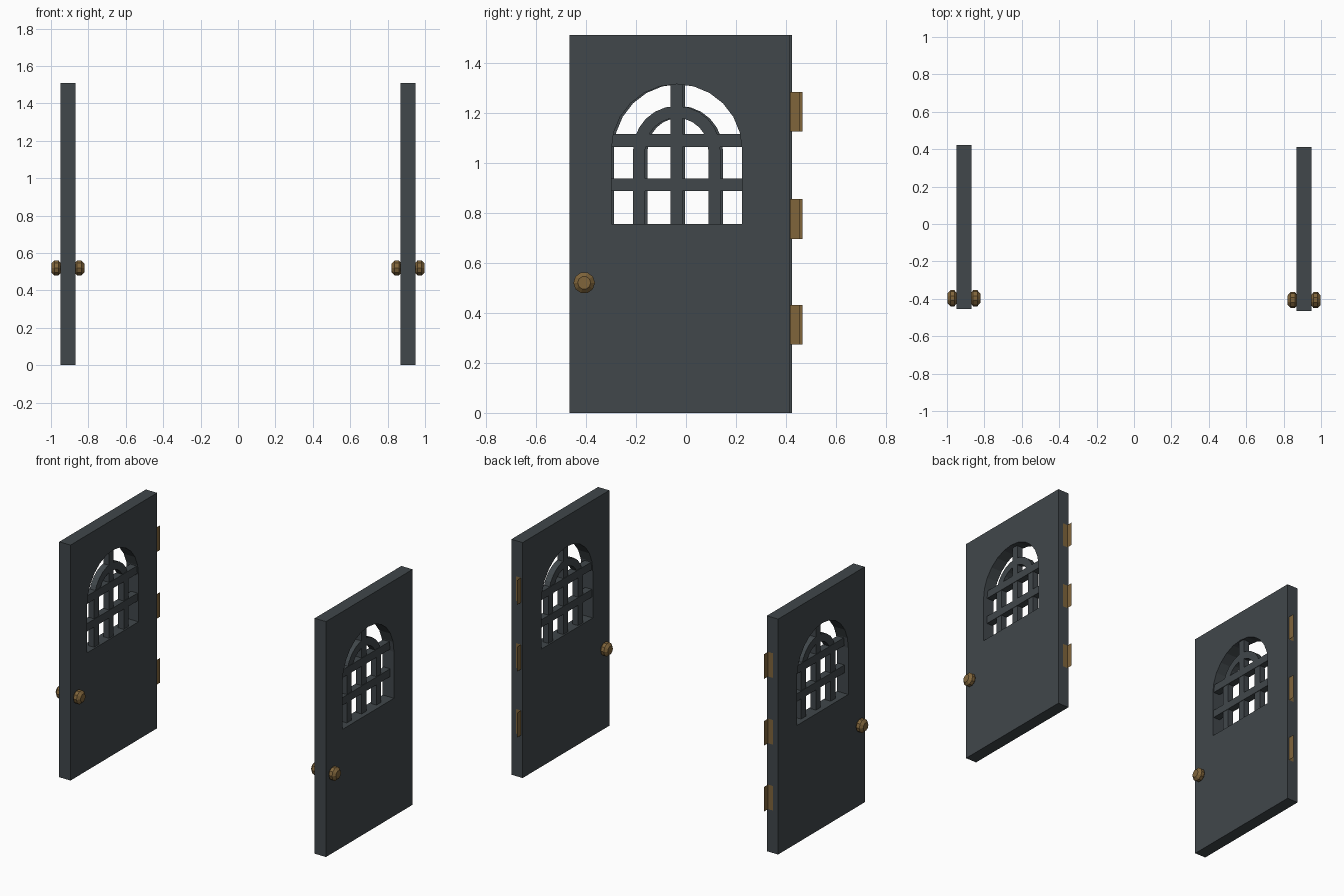
import bpy, bmesh, math

if "Cube" in bpy.data.objects:
    bpy.data.objects.remove(bpy.data.objects["Cube"])

INNER, OUTER = 0.87, 0.95          # distance of the door faces from the centre line
HEIGHT = 1.51
WIN_Y, WIN_HALF, WIN_Z, SPRING = -0.037, 0.261, 0.755, 1.053


def material(name, rgb):
    m = bpy.data.materials.new(name)
    m.diffuse_color = (*rgb, 1)
    m.use_nodes = True
    m.node_tree.nodes["Principled BSDF"].inputs["Base Color"].default_value = m.diffuse_color
    return m


slate = material("dark slate", (0.052, 0.063, 0.070))
brass = material("aged brass", (0.216, 0.130, 0.044))


def finish(bm, name, mat, side, shift):
    """Place a part built for the +x door on the chosen side."""
    for v in bm.verts:
        v.co.x *= side
        v.co.y += shift
    bmesh.ops.recalc_face_normals(bm, faces=bm.faces)
    mesh = bpy.data.meshes.new(name)
    bm.to_mesh(mesh)
    bm.free()
    mesh.materials.append(mat)
    obj = bpy.data.objects.new(name, mesh)
    bpy.context.collection.objects.link(obj)
    return obj


def slab(name, loops, x0, x1, side, shift):
    """Fill closed (y, z) outlines, holes included, and extrude them along x."""
    bm = bmesh.new()
    for pts in loops:
        vs = [bm.verts.new((x0, y, z)) for y, z in pts]
        for a, b in zip(vs, vs[1:] + vs[:1]):
            bm.edges.new((a, b))
    bmesh.ops.triangle_fill(bm, edges=bm.edges[:], use_beauty=True, normal=(1, 0, 0))
    ext = bmesh.ops.extrude_face_region(bm, geom=bm.faces[:], use_keep_orig=True)
    for v in ext["geom"]:
        if isinstance(v, bmesh.types.BMVert):
            v.co.x = x1
    return finish(bm, name, slate, side, shift)


def rect(y0, y1, z0, z1):
    return [(y0, z0), (y1, z0), (y1, z1), (y0, z1)]


def arc(r, n=12):
    return [(WIN_Y + r * math.cos(math.pi * i / n), SPRING + r * math.sin(math.pi * i / n))
            for i in range(n + 1)]


def arch(r):
    return [(WIN_Y - r, WIN_Z), (WIN_Y + r, WIN_Z)] + arc(r)


def knob(name, base, direction, side, shift):
    """Faceted knob turned around the x axis."""
    profile = [(0, 0.03), (0.01, 0.043), (0.032, 0.043), (0.048, 0.026)]
    n = 10
    bm = bmesh.new()
    rings = []
    for d, r in profile:
        rings.append([bm.verts.new((base + direction * d,
                                    -0.407 + r * math.cos(2 * math.pi * i / n),
                                    0.52 + r * math.sin(2 * math.pi * i / n)))
                      for i in range(n)])
    for a, b in zip(rings, rings[1:]):
        for i in range(n):
            j = (i + 1) % n
            bm.faces.new((a[i], a[j], b[j], b[i]))
    bm.faces.new(rings[0])
    bm.faces.new(rings[-1])
    finish(bm, name, brass, side, shift)


def hinge(name, z, side, shift):
    """Open L-shaped sheet: one leaf on the door edge, one sticking out."""
    path = [(INNER + 0.046, 0.415), (INNER + 0.01, 0.415), (INNER + 0.01, 0.456)]
    bm = bmesh.new()
    low = [bm.verts.new((x, y, z - 0.079)) for x, y in path]
    high = [bm.verts.new((x, y, z + 0.079)) for x, y in path]
    for i in range(2):
        bm.faces.new((low[i], low[i + 1], high[i + 1], high[i]))
    finish(bm, name, brass, side, shift)


for label, side, shift in (("right", 1, 0.0), ("left", -1, 0.01)):
    # door panel with arched window opening
    slab(label + "_door_panel", [rect(-0.465, 0.413, 0, HEIGHT), arch(WIN_HALF)],
         INNER, OUTER, side, shift)

    # window grille: inner arch with its uprights, centre post, cross bars
    bx0, bx1 = INNER + 0.01, INNER + 0.05
    inner_arch = arch(0.174)[1:] + [(WIN_Y - 0.174, WIN_Z), (WIN_Y - 0.126, WIN_Z)]
    inner_arch += arc(0.126)[::-1] + [(WIN_Y + 0.126, WIN_Z)]
    slab(label + "_window_inner_arch", [inner_arch], bx0, bx1, side, shift)
    slab(label + "_window_post", [rect(WIN_Y - 0.024, WIN_Y + 0.024, WIN_Z, SPRING + WIN_HALF)],
         bx0, bx1, side, shift)
    for i, (z0, z1) in enumerate(((0.887, 0.937), (1.063, 1.114))):
        slab(f"{label}_window_cross_bar_{i + 1}",
             [rect(WIN_Y - WIN_HALF, WIN_Y + WIN_HALF, z0, z1)],
             bx0 - 0.003, bx1 + 0.003, side, shift)

    # knobs on both faces
    knob(label + "_outer_knob", OUTER, 1, side, shift)
    knob(label + "_inner_knob", INNER, -1, side, shift)

    # three hinges on the rear edge
    for i, z in enumerate((0.352, 0.775, 1.203)):
        hinge(f"{label}_hinge_{i + 1}", z, side, shift)
